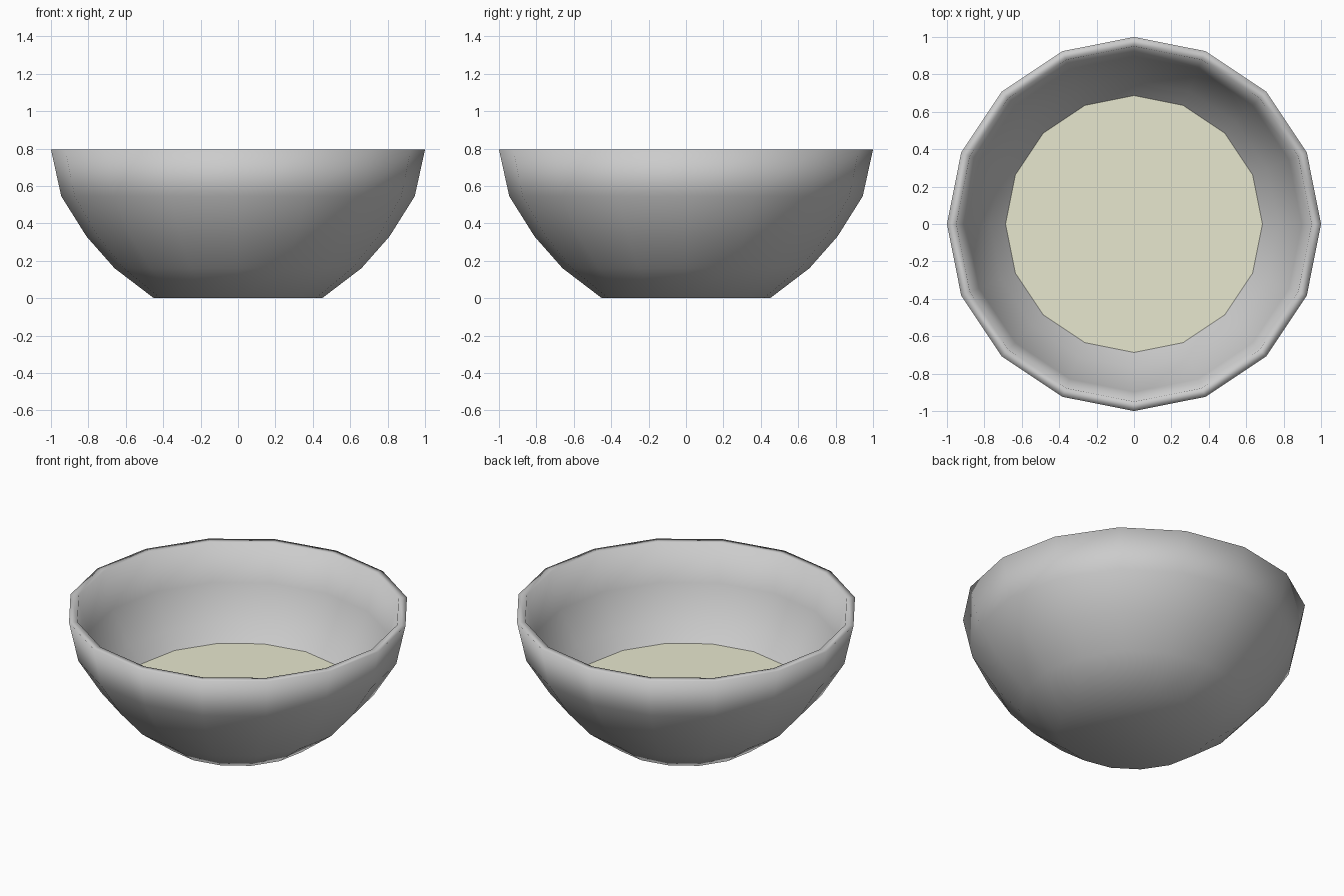
import bpy, bmesh
from math import cos, sin, tau

if "Cube" in bpy.data.objects:
    bpy.data.objects.remove(bpy.data.objects["Cube"])

SIDES = 16


def ring(bm, r, z):
    return [bm.verts.new((r * cos(tau * i / SIDES), r * sin(tau * i / SIDES), z))
            for i in range(SIDES)]


def finish(bm, name, smooth):
    bmesh.ops.recalc_face_normals(bm, faces=bm.faces)
    mesh = bpy.data.meshes.new(name)
    for f in bm.faces:
        f.smooth = smooth
    bm.to_mesh(mesh)
    bm.free()
    obj = bpy.data.objects.new(name, mesh)
    bpy.context.collection.objects.link(obj)
    return obj


# Bowl: revolved profile, from the foot up the outside, over the rim, down the inside
profile = [(0.45, 0.0), (0.66, 0.16), (0.81, 0.33), (0.945, 0.545), (1.0, 0.795),
           (0.95, 0.795), (0.897, 0.56), (0.77, 0.36), (0.627, 0.197), (0.433, 0.05)]
bm = bmesh.new()
rings = [ring(bm, r, z) for r, z in profile]
for a, b in zip(rings, rings[1:]):
    for i in range(SIDES):
        j = (i + 1) % SIDES
        bm.faces.new((a[i], a[j], b[j], b[i]))
bm.faces.new(rings[0][::-1])
bm.faces.new(rings[-1])
finish(bm, "bowl", True)

# Contents: flat surface filling the lower part of the bowl
bm = bmesh.new()
bm.faces.new(ring(bm, 0.69, 0.265))
soup = finish(bm, "soup_surface", False)
mat = bpy.data.materials.new("pale_cream")
mat.diffuse_color = (0.8, 0.8, 0.62, 1)
mat.use_nodes = True
mat.node_tree.nodes["Principled BSDF"].inputs["Base Color"].default_value = mat.diffuse_color
soup.data.materials.append(mat)
